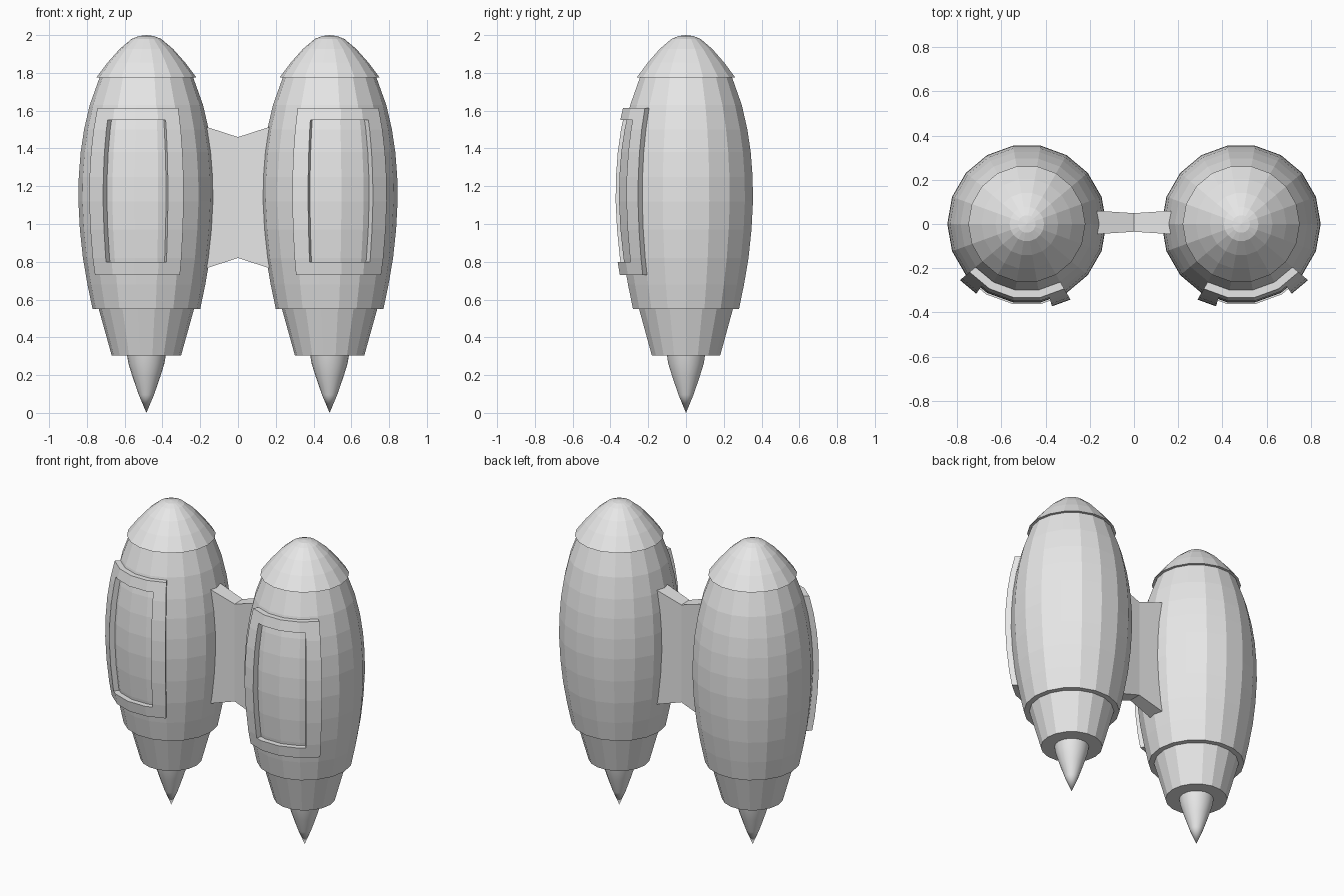
import bpy
import bmesh
from math import cos, sin, radians

if "Cube" in bpy.data.objects:
    bpy.data.objects.remove(bpy.data.objects["Cube"], do_unlink=True)

grey = bpy.data.materials.new("light_grey")
grey.use_nodes = True
grey.diffuse_color = (0.8, 0.8, 0.8, 1)
grey.node_tree.nodes["Principled BSDF"].inputs["Base Color"].default_value = (0.8, 0.8, 0.8, 1)

SIDES = 18
STEP = 360 / SIDES
TANK_X = 0.485

# Profiles as (radius, height)
SHELL = [(0.285, 0.55), (0.312, 0.68), (0.336, 0.82), (0.352, 0.97), (0.36, 1.12),
         (0.358, 1.25), (0.348, 1.38), (0.33, 1.5), (0.3, 1.63), (0.248, 1.775)]
NOSE = [(0.265, 1.775), (0.205, 1.855), (0.142, 1.926), (0.078, 1.98), (0.04, 1.995), (0, 2)]
SKIRT = [(0.184, 0.305), (0.255, 0.56)]
SPIKE = [(0, 0), (0.04, 0.095), (0.073, 0.19), (0.095, 0.26), (0.105, 0.32)]


def finish(name, bm, smooth=False):
    bmesh.ops.recalc_face_normals(bm, faces=bm.faces)
    mesh = bpy.data.meshes.new(name)
    bm.to_mesh(mesh)
    bm.free()
    mesh.materials.append(grey)
    for p in mesh.polygons:
        p.use_smooth = smooth and len(p.vertices) < 5
    obj = bpy.data.objects.new(name, mesh)
    bpy.context.collection.objects.link(obj)
    return obj


def lathe(name, profile, x, smooth=False):
    """Revolve a profile into a closed faceted solid."""
    bm = bmesh.new()
    rings = []
    for r, z in profile:
        if r == 0:
            rings.append([bm.verts.new((x, 0, z))] * SIDES)
        else:
            rings.append([bm.verts.new((x + r * cos(radians(i * STEP)), r * sin(radians(i * STEP)), z))
                          for i in range(SIDES)])
    for low, high in zip(rings, rings[1:]):
        for i in range(SIDES):
            j = (i + 1) % SIDES
            bm.faces.new(dict.fromkeys((low[i], low[j], high[j], high[i])))
    for ring, (r, z) in ((rings[0], profile[0]), (rings[-1], profile[-1])):
        if r > 0:
            bm.faces.new(ring)
    return finish(name, bm, smooth)


def shell_radius(z):
    for (r0, z0), (r1, z1) in zip(SHELL, SHELL[1:]):
        if z <= z1:
            return r0 + (r1 - r0) * (z - z0) / (z1 - z0)
    return SHELL[-1][0]


def hatch_frame(name, side):
    """Raised rim that follows the faceted shell around an open window."""
    angles = [220, 234, 240, 260, 280, 287, 300]
    heights = [0.73, 0.8] + [z for r, z in SHELL if 0.81 < z < 1.54] + [1.55, 1.615]
    bm = bmesh.new()

    def point(a, z, lift):
        facet = cos(radians(STEP / 2)) / cos(radians(a % STEP - STEP / 2))
        r = (shell_radius(z) + lift) * facet
        return bm.verts.new((side * (TANK_X - r * cos(radians(a))), r * sin(radians(a)), z))

    outer = [[point(a, z, 0.035) for a in angles] for z in heights]
    inner = [[point(a, z, -0.02) for a in angles] for z in heights]
    rows, cols = len(heights) - 1, len(angles) - 1

    def solid(i, j):
        inside = 0 <= i < rows and 0 <= j < cols
        return inside and (i in (0, rows - 1) or j in (0, cols - 1) or angles[j] < 234 or angles[j] >= 287)

    for i in range(rows):
        for j in range(cols):
            if not solid(i, j):
                continue
            corners = [(i, j), (i, j + 1), (i + 1, j + 1), (i + 1, j)]
            bm.faces.new([outer[a][b] for a, b in corners])
            bm.faces.new([inner[a][b] for a, b in reversed(corners)])
            # Walls wherever the neighbouring cell is empty
            for k, (di, dj) in enumerate([(-1, 0), (0, 1), (1, 0), (0, -1)]):
                if not solid(i + di, j + dj):
                    (a, b), (c, d) = corners[k], corners[(k + 1) % 4]
                    bm.faces.new((outer[a][b], inner[a][b], inner[c][d], outer[c][d]))
    for v in [v for v in bm.verts if not v.link_faces]:
        bm.verts.remove(v)
    return finish(name, bm)


# Twin tanks
for label, side in (("left", 1), ("right", -1)):
    x = side * TANK_X
    lathe(label + "_tank_shell", SHELL, x)
    lathe(label + "_nose_cone", NOSE, x)
    lathe(label + "_lower_skirt", SKIRT, x)
    lathe(label + "_nozzle_spike", SPIKE, x, smooth=True)
    hatch_frame(label + "_hatch_frame", side)

# Waisted bridge joining the tanks
bm = bmesh.new()
sections = []
for x, y, low, high in ((-0.17, 0.053, 0.765, 1.515), (0, 0.042, 0.82, 1.46), (0.17, 0.053, 0.765, 1.515)):
    sections.append([bm.verts.new((x, 0.007 + sy * y, z))
                     for sy, z in ((-1, low), (1, low), (1, high), (-1, high))])
for a, b in zip(sections, sections[1:]):
    for i in range(4):
        j = (i + 1) % 4
        bm.faces.new((a[i], a[j], b[j], b[i]))
bm.faces.new(sections[0])
bm.faces.new(sections[-1])
finish("connecting_bridge", bm)
